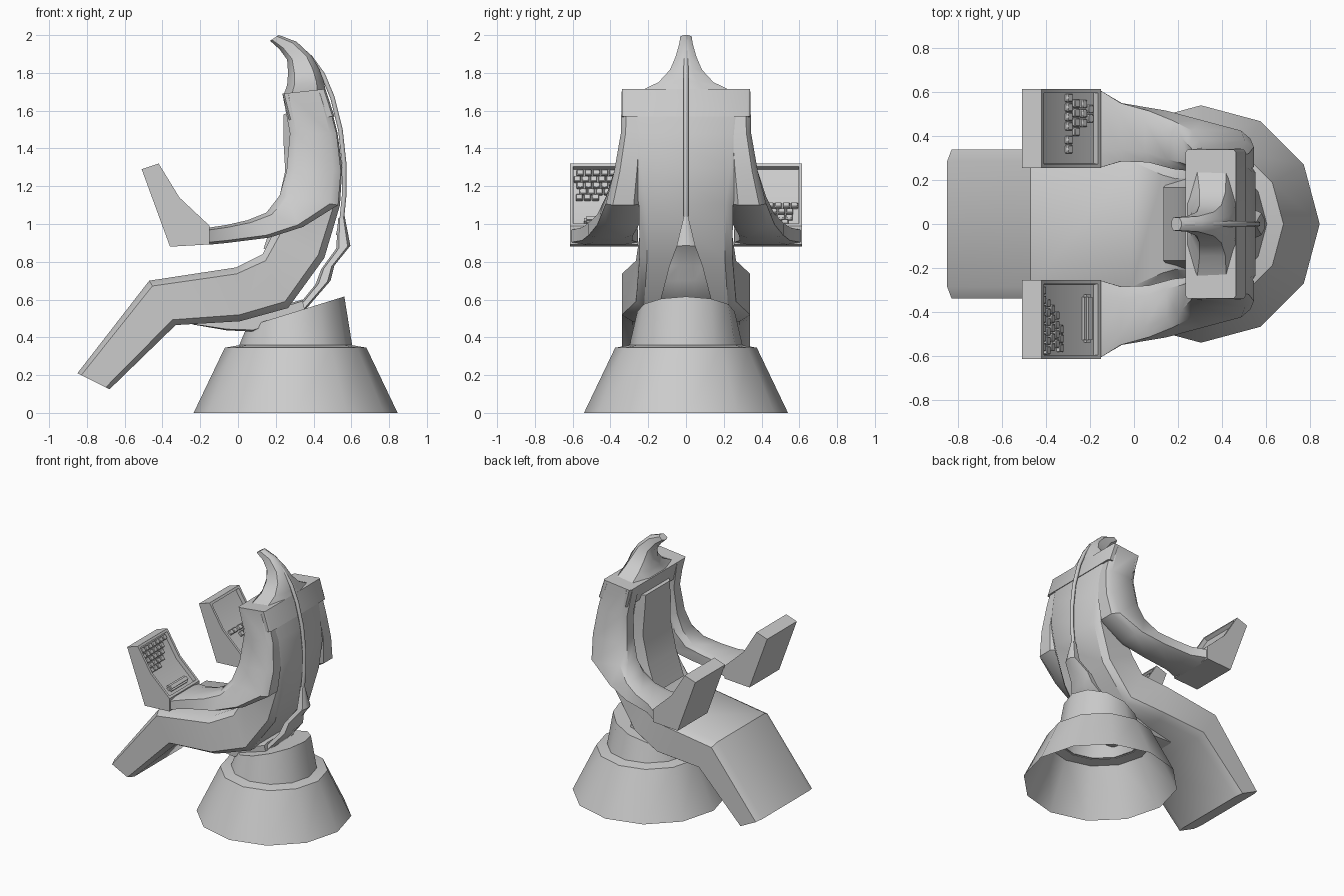
import bpy, bmesh, math
from mathutils import Vector, Matrix

if "Cube" in bpy.data.objects:
    bpy.data.objects.remove(bpy.data.objects["Cube"])


def finish(name, bm, angle=38):
    bmesh.ops.recalc_face_normals(bm, faces=bm.faces)
    me = bpy.data.meshes.new(name)
    bm.to_mesh(me)
    bm.free()
    ob = bpy.data.objects.new(name, me)
    bpy.context.collection.objects.link(ob)
    bpy.ops.object.select_all(action='DESELECT')
    ob.select_set(True)
    bpy.context.view_layer.objects.active = ob
    bpy.ops.object.shade_smooth_by_angle(angle=math.radians(angle))
    return ob


def bridge(bm, rings, cap_start=True, cap_end=True):
    vs = [[bm.verts.new(p) for p in r] for r in rings]
    n = len(vs[0])
    for a, b in zip(vs, vs[1:]):
        for i in range(n):
            bm.faces.new((a[i], a[(i + 1) % n], b[(i + 1) % n], b[i]))
    if cap_start:
        bm.faces.new(vs[0])
    if cap_end:
        bm.faces.new(vs[-1])


def loft(name, sections, cy=0.2, cf=0.1, side=1):
    """Sections: front x,z, back x,z, inner y, outer y; chamfered by fractions cy, cf."""
    rings = []
    for fx, fz, bx, bz, y0, y1 in sections:
        def p(t, s):
            return (fx + (bx - fx) * t, side * (y0 + (y1 - y0) * s), fz + (bz - fz) * t)
        rings.append([p(0, cy), p(0, 1 - cy), p(cf, 1), p(1 - cf, 1),
                      p(1, 1 - cy), p(1, cy), p(1 - cf, 0), p(cf, 0)])
    bm = bmesh.new()
    bridge(bm, rings)
    return finish(name, bm)


def centred(rows):
    return [(a, b, c, d, -w, w) for a, b, c, d, w in rows]


# Pedestal: hollow flared foot and slanted collar, both 12-sided
def ring(r, z, tilt=0, n=12, cx=0.305):
    return [(cx + r * math.cos(math.tau * i / n), r * math.sin(math.tau * i / n),
             z + tilt * r * math.cos(math.tau * i / n)) for i in range(n)]


bm = bmesh.new()
bridge(bm, [ring(0.54, 0), ring(0.375, 0.345), ring(0.29, 0.36)], False, False)
finish("pedestal_foot", bm)
bm = bmesh.new()
bridge(bm, [ring(0.30, 0.355), ring(0.258, 0.536, 0.31)], False, True)
finish("pedestal_collar", bm)

# Leg rest, seat and back as one bent shell
loft("seat_shell", centred([
    (-0.85, 0.21, -0.68, 0.125, 0.34),
    (-0.47, 0.70, -0.33, 0.465, 0.34),
    (-0.01, 0.77, 0.01, 0.485, 0.34),
    (0.13, 0.84, 0.265, 0.555, 0.265),
    (0.19, 0.96, 0.457, 0.82, 0.245),
    (0.27, 1.10, 0.540, 1.10, 0.25),
    (0.31, 1.30, 0.552, 1.30, 0.28),
    (0.33, 1.48, 0.527, 1.48, 0.29),
    (0.31, 1.62, 0.49, 1.63, 0.30)]), cy=0.08, cf=0.12)

# Backrest cushion between the arms
loft("back_cushion", centred([
    (0.24, 1.58, 0.36, 1.62, 0.19),
    (0.24, 1.45, 0.40, 1.45, 0.21),
    (0.25, 1.28, 0.40, 1.28, 0.22),
    (0.20, 1.06, 0.36, 1.02, 0.22),
    (0.135, 0.87, 0.27, 0.80, 0.22)]), cy=0.12, cf=0.35)

# Headrest block with a swept crest
loft("headrest", centred([
    (0.27, 1.55, 0.51, 1.57, 0.338),
    (0.235, 1.69, 0.463, 1.715, 0.34)]), cy=0.02, cf=0.04)
loft("head_crest", centred([
    (0.24, 1.68, 0.465, 1.70, 0.26),
    (0.26, 1.735, 0.455, 1.755, 0.145),
    (0.265, 1.80, 0.43, 1.82, 0.085),
    (0.26, 1.87, 0.39, 1.89, 0.055),
    (0.22, 1.925, 0.31, 1.965, 0.035),
    (0.17, 1.97, 0.215, 2.0, 0.03)]), cy=0.3, cf=0.2)

# Thin spine strip down the back
cu = bpy.data.curves.new("spine_strip", 'CURVE')
cu.dimensions = '3D'
cu.bevel_depth = 0.014
cu.bevel_resolution = 1
cu.use_fill_caps = True
pts = [(0.225, 1.985), (0.30, 1.955), (0.385, 1.88), (0.45, 1.79), (0.50, 1.67), (0.542, 1.5),
       (0.562, 1.32), (0.562, 1.15), (0.55, 1.03), (0.53, 0.94)]
sp = cu.splines.new('POLY')
sp.points.add(len(pts) - 1)
for q, (x, z) in zip(sp.points, pts):
    q.co = (x, 0, z, 1)
bpy.context.collection.objects.link(bpy.data.objects.new("spine_strip", cu))

# Tail support from back to pedestal, and bracket under the seat
loft("tail_support", centred([
    (0.53, 1.03, 0.565, 1.04, 0.012),
    (0.52, 0.87, 0.595, 0.885, 0.05),
    (0.44, 0.76, 0.51, 0.78, 0.09),
    (0.41, 0.68, 0.49, 0.70, 0.11),
    (0.28, 0.52, 0.36, 0.55, 0.15)]), cy=0.3, cf=0.2)
loft("seat_bracket", centred([
    (-0.24, 0.49, -0.24, 0.468, 0.12),
    (-0.06, 0.50, -0.06, 0.437, 0.15),
    (0.08, 0.52, 0.08, 0.43, 0.17),
    (0.34, 0.60, 0.36, 0.52, 0.17)]), cy=0.1, cf=0.1)

# Control panels: faces of the dished tray
TOP, BEND, LOW = Vector((-0.42, 0, 1.32)), Vector((-0.31, 0, 1.14)), Vector((-0.15, 0, 0.99))
TRAY = [(-0.51, 1.29), (-0.42, 1.32), (-0.31, 1.14), (-0.15, 0.99), (-0.15, 0.892), (-0.36, 0.88)]

for side, label in ((1, "left"), (-1, "right")):
    # Arm sweeping from the shoulder down and forward
    loft(label + "_arm", [
        (0.235, 1.69, 0.46, 1.71, 0.20, 0.34),
        (0.275, 1.48, 0.522, 1.48, 0.22, 0.345),
        (0.257, 1.28, 0.545, 1.28, 0.23, 0.38),
        (0.22, 1.15, 0.53, 1.10, 0.24, 0.425),
        (0.15, 1.06, 0.345, 0.985, 0.25, 0.47),
        (0.05, 1.02, 0.167, 0.928, 0.28, 0.515),
        (-0.06, 0.995, -0.055, 0.90, 0.285, 0.55),
        (-0.16, 0.98, -0.16, 0.89, 0.255, 0.612)], cy=0.2, cf=0.14, side=side)

    # Tray with recessed face
    bm = bmesh.new()
    bridge(bm, [[(x, side * y, z) for x, z in TRAY] for y in (0.255, 0.615)])
    bmesh.ops.recalc_face_normals(bm, faces=bm.faces)
    bm.faces.ensure_lookup_table()
    dish = [f for f in bm.faces if len(f.verts) == 4 and f.normal.x > 0.4 and f.normal.z > 0.4]
    bmesh.ops.inset_region(bm, faces=dish, thickness=0.018, depth=0, use_even_offset=True)
    bmesh.ops.inset_region(bm, faces=dish, thickness=0.002, depth=-0.03, use_even_offset=True)
    finish(label + "_panel", bm, 20)


def add_key(bm, a, b, t, y, size):
    d = (b - a).normalized()
    n = Vector((-d.z, 0, d.x))
    c = a + d * t - n * 0.024 + Vector((0, y, 0))
    rot = Matrix((d, (0, 1, 0), n)).transposed().to_4x4()
    m = Matrix.Translation(c) @ rot @ Matrix.Diagonal((*size, 1))
    bmesh.ops.create_cube(bm, size=1, matrix=m)


def key_block(name, a, b, rows):
    bm = bmesh.new()
    for t, y, count in rows:
        for i in range(count):
            add_key(bm, a, b, t, y + 0.043 * i, (0.034, 0.037, 0.024))
    bmesh.ops.bevel(bm, geom=bm.edges[:], offset=0.004, segments=1, affect='EDGES')
    finish(name, bm)


# Keys: (distance down the panel, first y, count)
key_block("right_keys", TOP, BEND, [(0.045, -0.56, 7), (0.084, -0.575, 6), (0.123, -0.56, 5),
                                    (0.162, -0.545, 4), (0.197, -0.565, 3)])
key_block("left_keys", BEND, LOW, [(0.04, 0.34, 2), (0.04, 0.445, 4), (0.085, 0.42, 4),
                                   (0.13, 0.46, 3), (0.17, 0.48, 2)])

# Wrist bar on the right panel
bm = bmesh.new()
add_key(bm, BEND, LOW, 0.155, -0.43, (0.05, 0.22, 0.045))
bmesh.ops.bevel(bm, geom=bm.edges[:], offset=0.012, segments=2, affect='EDGES')
finish("right_wrist_bar", bm)
